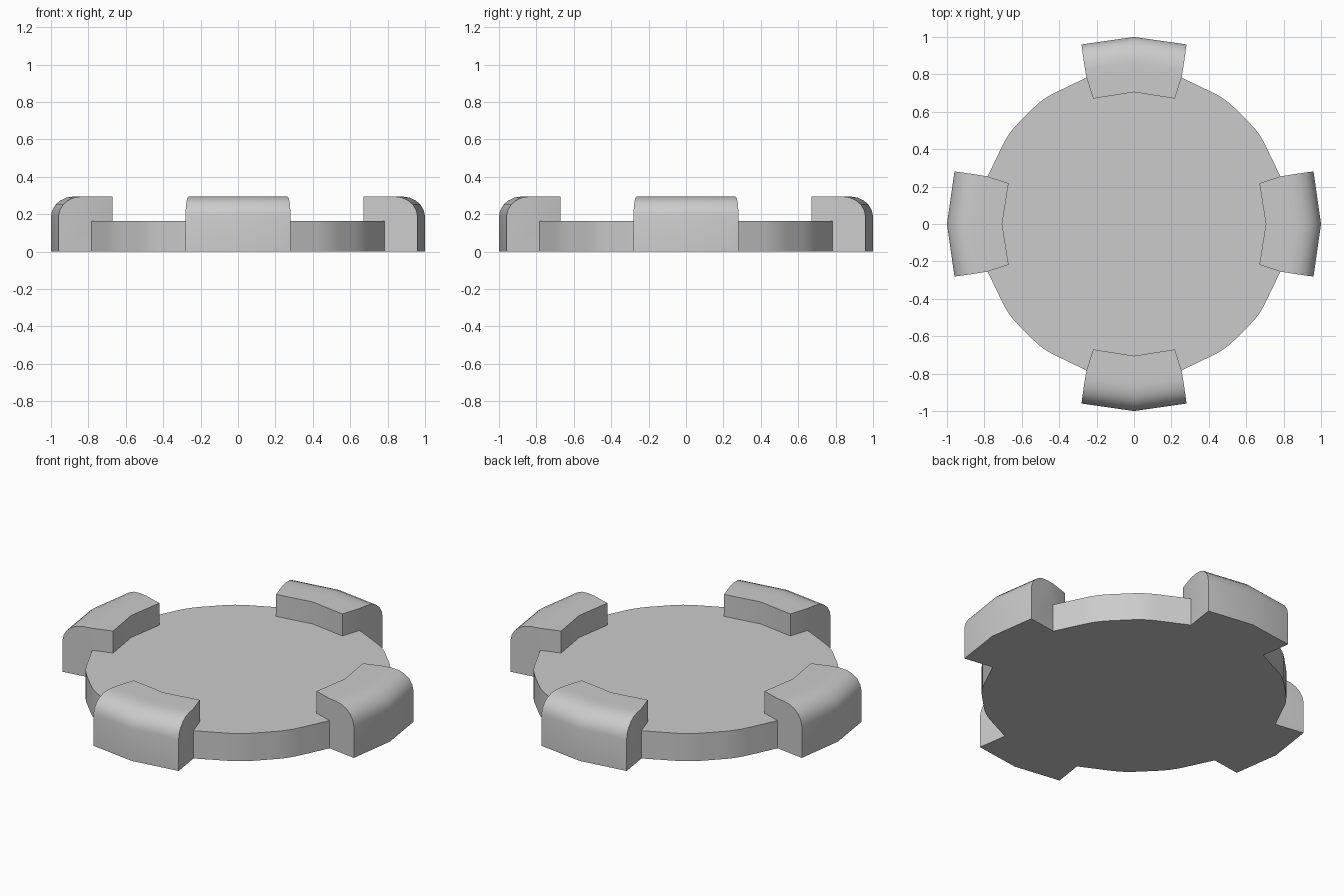
import bpy, bmesh
from math import radians, cos, sin
from mathutils import Vector

if "Cube" in bpy.data.objects:
    bpy.data.objects.remove(bpy.data.objects["Cube"])

R_IN, R_DISC, H_DISC, H_LUG = 0.705, 0.823, 0.165, 0.296

bm = bmesh.new()


def polar(r, deg, z):
    return Vector((r * cos(radians(deg)), r * sin(radians(deg)), z))


def face(points):
    bm.faces.new([bm.verts.new(p) for p in points])


def half_angle(r):
    # lug ends narrow slightly in angle beyond the disc rim
    return 18 if r <= R_DISC else 18 - 1.7 * (r - R_DISC) / (1 - R_DISC)


def lug_point(p, side, turn):
    return polar(p[0], turn + side * half_angle(p[0]), p[1])


# lug cross-section as (radius, height), from the rim underside over the top
outer = [(R_DISC, 0), (1, 0), (1, 0.19), (0.993, 0.222), (0.976, 0.251),
         (0.95, 0.274), (0.915, 0.29), (0.87, H_LUG), (R_DISC, H_LUG)]
inner = [(R_IN, H_LUG), (R_IN, H_DISC)]
profile = outer + inner
rim = (R_DISC, H_DISC)


def rounded_rim(turn):
    # rim between two lugs, with softened corners
    ctrl = [polar(R_DISC, turn + 18, 0), polar(0.829, turn + 36, 0),
            polar(0.829, turn + 54, 0), polar(R_DISC, turn + 72, 0)]
    pts = [ctrl[0]]
    for a, b, c in zip(ctrl, ctrl[1:], ctrl[2:]):
        p = b + (a - b).normalized() * 0.07
        q = b + (c - b).normalized() * 0.07
        for i in range(5):
            t = i / 4
            pts.append(p * (1 - t) ** 2 + b * 2 * t * (1 - t) + q * t * t)
    return pts + [ctrl[3]]


top, bottom = [], []
up = Vector((0, 0, H_DISC))
for turn in (0, 90, 180, 270):
    # lug skin and its two end faces
    for s in (-1, 0):
        for a, b in zip(profile, profile[1:]):
            face([lug_point(a, s, turn), lug_point(b, s, turn),
                  lug_point(b, s + 1, turn), lug_point(a, s + 1, turn)])
    for s in (-1, 1):
        face([lug_point(p, s, turn) for p in outer + [rim]])
        face([lug_point(p, s, turn) for p in [outer[-1]] + inner + [rim]])
    # disc side wall
    arc = rounded_rim(turn)
    for a, b in zip(arc, arc[1:]):
        face([a, b, b + up, a + up])
    # disc outlines
    top += [lug_point(inner[1], s, turn) for s in (-1, 0, 1)]
    top += [p + up for p in arc]
    bottom += [polar(R_DISC, turn, 0)] + arc

# disc top and underside
face(top)
face(bottom)

bmesh.ops.remove_doubles(bm, verts=bm.verts, dist=0.0005)
bmesh.ops.recalc_face_normals(bm, faces=bm.faces)
mesh = bpy.data.meshes.new("lugged_disc")
bm.to_mesh(mesh)
bm.free()
obj = bpy.data.objects.new("lugged_disc", mesh)
bpy.context.collection.objects.link(obj)
bpy.context.view_layer.objects.active = obj
obj.select_set(True)
bpy.ops.object.shade_smooth_by_angle(angle=radians(30))
